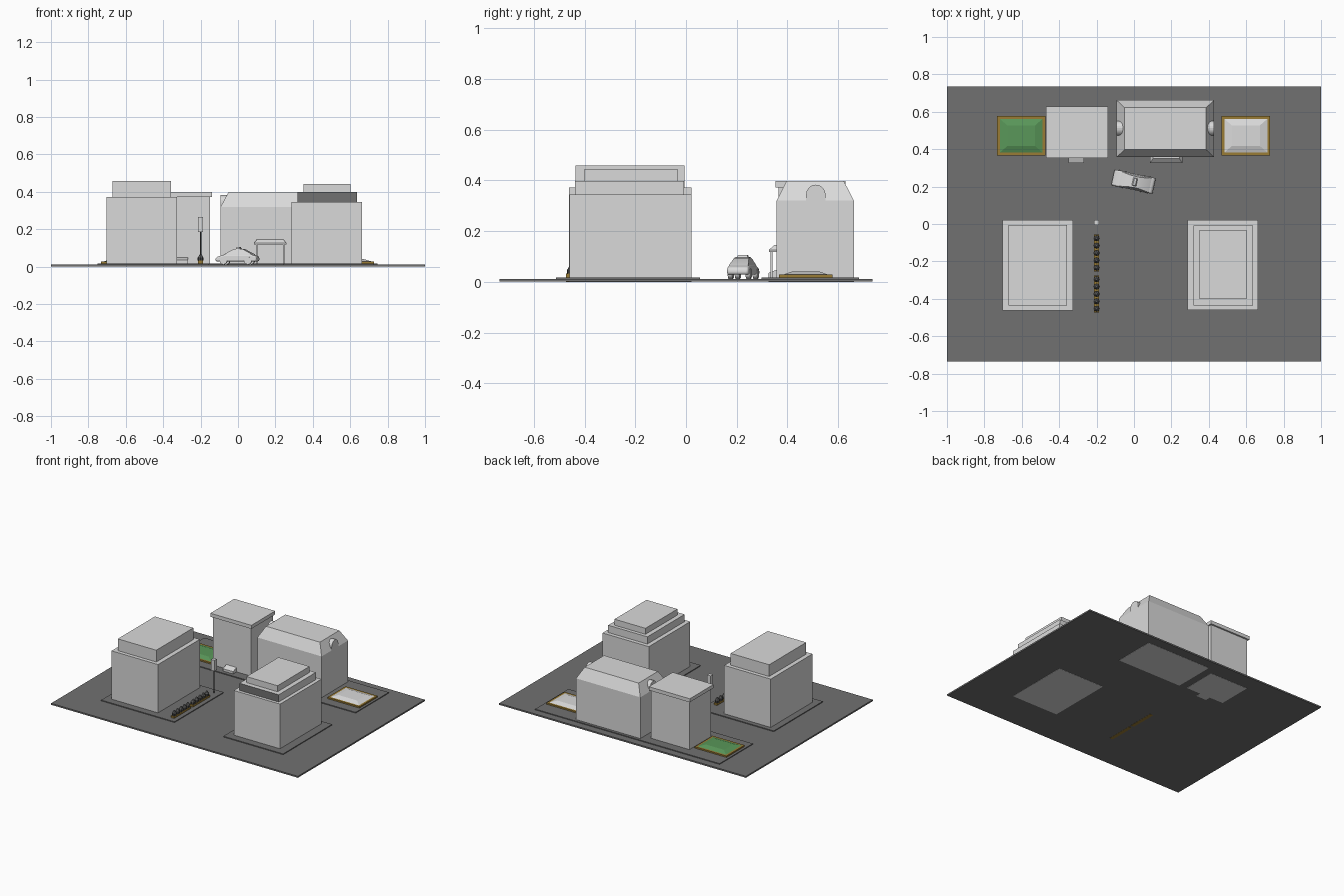
import bpy, bmesh, math
from mathutils import Matrix

if "Cube" in bpy.data.objects:
    bpy.data.objects.remove(bpy.data.objects["Cube"])


def mat(name, r, g, b):
    m = bpy.data.materials.new(name)
    m.diffuse_color = (r, g, b, 1)
    m.use_nodes = True
    m.node_tree.nodes["Principled BSDF"].inputs["Base Color"].default_value = m.diffuse_color
    return m


LIGHT = mat("light grey", 0.7, 0.7, 0.7)
DARK = mat("asphalt grey", 0.165, 0.165, 0.165)
GREEN = mat("grass green", 0.1, 0.31, 0.1)
GOLD = mat("ochre", 0.32, 0.2, 0.035)
BLACK = mat("dark charcoal", 0.06, 0.06, 0.06)


def finish(name, bm, *mats):
    bmesh.ops.recalc_face_normals(bm, faces=bm.faces)
    me = bpy.data.meshes.new(name)
    bm.to_mesh(me)
    bm.free()
    for m in mats:
        me.materials.append(m)
    ob = bpy.data.objects.new(name, me)
    bpy.context.collection.objects.link(ob)
    return ob


def block(name, x0, x1, y0, y1, z0, z1, m, inset=(0, 0), front=None):
    """Box whose top may be inset; front gives the -y face another colour."""
    bm = bmesh.new()
    ix, iy = inset
    lo = [bm.verts.new(p) for p in ((x0, y0, z0), (x1, y0, z0), (x1, y1, z0), (x0, y1, z0))]
    hi = [bm.verts.new(p) for p in ((x0 + ix, y0 + iy, z1), (x1 - ix, y0 + iy, z1),
                                    (x1 - ix, y1 - iy, z1), (x0 + ix, y1 - iy, z1))]
    bm.faces.new(lo)
    bm.faces.new(hi)
    for i in range(4):
        f = bm.faces.new((lo[i], lo[(i + 1) % 4], hi[(i + 1) % 4], hi[i]))
        if i == 0 and front:
            f.material_index = 1
    return finish(name, bm, *([m, front] if front else [m]))


def extrude(name, pts, axis, a, b, m):
    """Extrude a 2D profile along x (pts = y,z) or y (pts = x,z)."""
    bm = bmesh.new()
    put = (lambda p, t: (t, p[0], p[1])) if axis == 'x' else (lambda p, t: (p[0], t, p[1]))
    A = [bm.verts.new(put(p, a)) for p in pts]
    B = [bm.verts.new(put(p, b)) for p in pts]
    bm.faces.new(A)
    bm.faces.new(B)
    n = len(pts)
    for i in range(n):
        bm.faces.new((A[i], A[(i + 1) % n], B[(i + 1) % n], B[i]))
    return finish(name, bm, m)


def cone(name, loc, r1, r2, h, m, seg=12, rot=None):
    bm = bmesh.new()
    bmesh.ops.create_cone(bm, cap_ends=True, segments=seg, radius1=r1, radius2=r2, depth=h,
                          matrix=Matrix.Translation(loc) @ (rot or Matrix()))
    return finish(name, bm, m)


# street and raised pavements
block("street", -1, 1, -0.735, 0.735, 0.001, 0.012, DARK)
block("pavement_left", -0.75, -0.155, -0.513, 0.055, 0.005, 0.018, DARK)
block("pavement_right", 0.24, 0.725, -0.513, 0.055, 0.005, 0.018, DARK)
block("pavement_back", -0.75, 0.745, 0.298, 0.682, 0.005, 0.018, DARK)

# front left building
block("left_building_body", -0.702, -0.325, -0.462, 0.022, 0.005, 0.372, LIGHT)
block("left_building_top", -0.67, -0.358, -0.435, -0.006, 0.372, 0.458, LIGHT)

# front right stepped building
block("right_building_body", 0.287, 0.662, -0.459, 0.021, 0, 0.345, LIGHT)
block("right_building_middle", 0.318, 0.636, -0.437, -0.007, 0.345, 0.398, LIGHT, front=DARK)
block("right_building_top", 0.351, 0.602, -0.402, -0.032, 0.398, 0.442, LIGHT)

# back left tower with overhanging roof and entrance ramp
block("tower_body", -0.46, -0.15, 0.365, 0.617, 0, 0.372, LIGHT)
block("tower_roof", -0.471, -0.139, 0.353, 0.629, 0.372, 0.398, LIGHT)
extrude("tower_entrance", [(0.325, 0), (0.37, 0), (0.37, 0.052), (0.325, 0.035)],
        'x', -0.35, -0.267, LIGHT)

# back hall with sloped hip roof
block("hall_body", -0.093, 0.428, 0.357, 0.662, 0, 0.32, LIGHT)
block("hall_roof", -0.093, 0.428, 0.357, 0.662, 0.32, 0.398, LIGHT, inset=(0.042, 0.04))

# arched dormers at both ends of the hall
arch = [(0.474, 0.318), (0.55, 0.318)] + [
    (0.512 + 0.038 * math.cos(a), 0.345 + 0.038 * math.sin(a))
    for a in [math.pi * i / 10 for i in range(11)]]
for side, a, b in (("left", -0.093, -0.05), ("right", 0.428, 0.385)):
    extrude("hall_dormer_" + side, arch, 'x', a, b, LIGHT)

# entrance canopy on two posts
bm = bmesh.new()
v = [bm.verts.new(p) for p in (
    (0.086, 0.327, 0.126), (0.258, 0.327, 0.126), (0.258, 0.36, 0.126), (0.086, 0.36, 0.126),
    (0.102, 0.35, 0.146), (0.242, 0.35, 0.146), (0.242, 0.36, 0.146), (0.102, 0.36, 0.146))]
for f in ((0, 1, 2, 3), (4, 5, 6, 7), (0, 1, 5, 4), (1, 2, 6, 5), (2, 3, 7, 6), (3, 0, 4, 7)):
    bm.faces.new([v[i] for i in f])
finish("canopy_roof", bm, LIGHT)
block("canopy_edge", 0.086, 0.258, 0.327, 0.36, 0.118, 0.126, LIGHT)
for side, x in (("left", 0.095), ("right", 0.241)):
    block("canopy_post_" + side, x, x + 0.008, 0.333, 0.342, 0.015, 0.12, LIGHT)

# two framed beds: lawn on the left, pale bed on the right
for name, x0, x1, m in (("lawn", -0.732, -0.474, GREEN), ("pale_bed", 0.468, 0.728, LIGHT)):
    block(name + "_frame", x0, x1, 0.367, 0.577, 0.012, 0.028, GOLD)
    block(name + "_mound", x0 + 0.015, x1 - 0.015, 0.382, 0.562, 0.028, 0.04, m,
          inset=(0.04, 0.035))

# planters with a row of small shrubs
for k, y1 in enumerate((-0.056, -0.275)):
    block("planter_%d" % k, -0.213, -0.187, y1 - 0.198, y1, 0, 0.032, GOLD)
    for i in range(5):
        y = y1 - 0.02 - i * 0.0395
        cone("shrub_%d_%d" % (k, i), (-0.2, y, 0.04), 0.016, 0.016, 0.016, BLACK, 8)
        cone("shrub_top_%d_%d" % (k, i), (-0.2, y, 0.057), 0.015, 0.005, 0.018, DARK, 8)

# traffic signal
cone("signal_pole", (-0.2, 0.008, 0.1), 0.004, 0.004, 0.18, BLACK, 8)
block("signal_box", -0.215, -0.187, -0.006, 0.022, 0.185, 0.265, LIGHT)

# car: bevelled body, tapered cabin, roof light and wheels, then turned
body = [(-0.112, 0.028), (-0.112, 0.042), (-0.1, 0.054), (-0.055, 0.066), (0.08, 0.066),
        (0.108, 0.057), (0.113, 0.042), (0.11, 0.028)]
parts = [extrude("car_body", body, 'y', -0.043, 0.043, LIGHT)]
bev = parts[0].modifiers.new("round", 'BEVEL')
bev.width, bev.segments, bev.limit_method = 0.008, 3, 'ANGLE'
bev.angle_limit = math.radians(50)

bm = bmesh.new()
rows = [[(-0.072, 0.062, 0.039), (-0.018, 0.092, 0.031), (0.005, 0.097, 0.03),
         (0.035, 0.094, 0.03), (0.092, 0.064, 0.039)]]
L, R, BL, BR = [], [], [], []
for x, z, w in rows[0]:
    L.append(bm.verts.new((x, w, z)))
    R.append(bm.verts.new((x, -w, z)))
for i in range(4):
    bm.faces.new((L[i], L[i + 1], R[i + 1], R[i]))
bm.faces.new(L)
bm.faces.new(R[::-1])
bm.faces.new((L[0], R[0], R[-1], L[-1]))
parts.append(finish("car_cabin", bm, LIGHT))
parts.append(block("car_roof_light", -0.005, 0.02, -0.022, 0.022, 0.094, 0.106, LIGHT,
                   inset=(0.006, 0.003)))
turn = Matrix.Rotation(math.pi / 2, 4, 'X')
for x in (-0.068, 0.066):
    for y in (-0.036, 0.036):
        parts.append(cone("car_wheel", (x, y, 0.032), 0.02, 0.02, 0.018, LIGHT, 20, turn))
for p in parts:
    p.matrix_world = (Matrix.Translation((-0.003, 0.226, 0))
                      @ Matrix.Rotation(math.radians(-12), 4, 'Z'))
    p.data.shade_smooth()
    p.data.set_sharp_from_angle(angle=math.radians(35))
